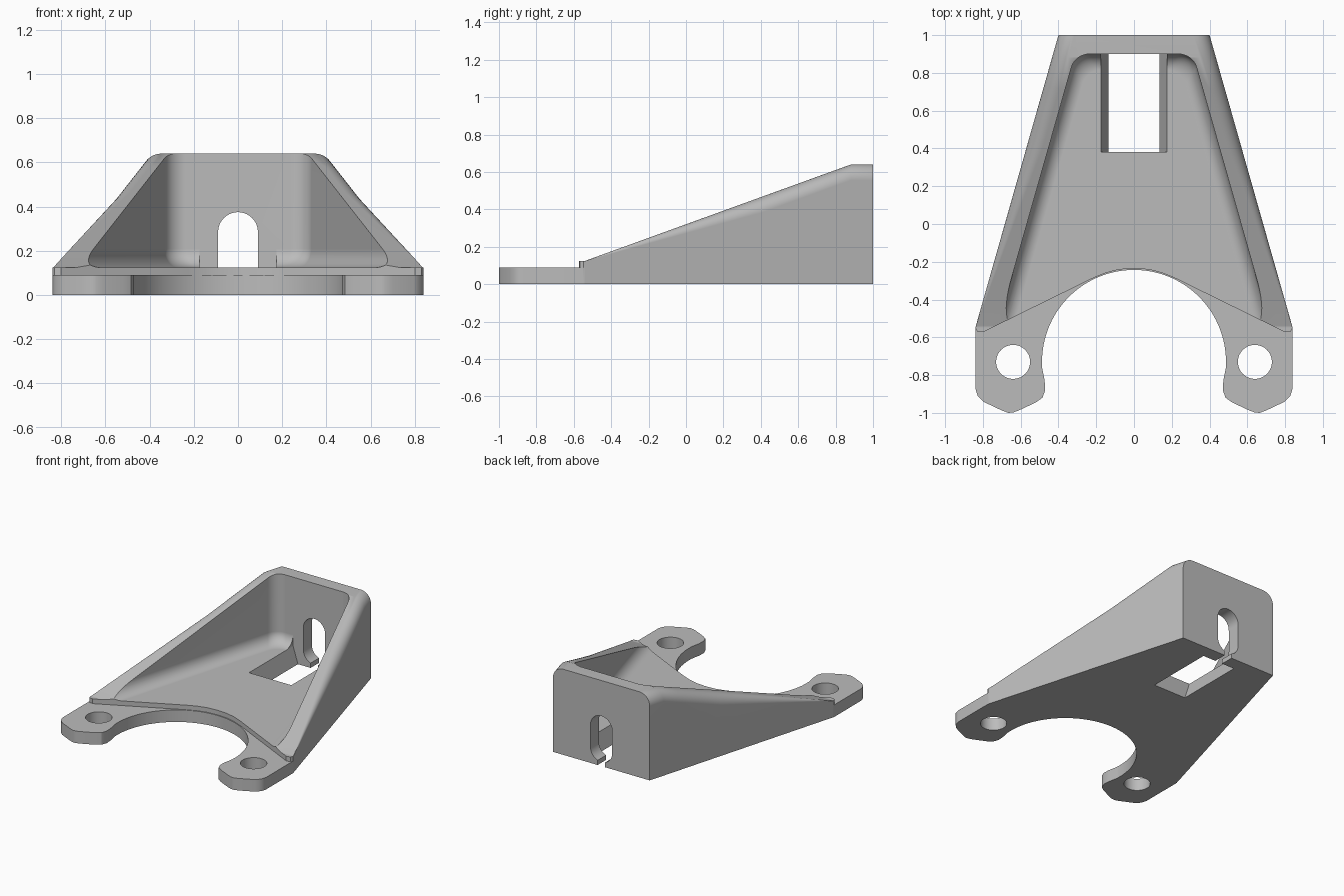
import bpy, bmesh, math

cube = bpy.data.objects.get("Cube")
if cube:
    bpy.data.objects.remove(cube, do_unlink=True)

FLOOR, TOP, STEP = 0.125, 0.64, 0.09


def loft(name, rings):
    """Skin equal-length closed rings and cap both ends."""
    bm = bmesh.new()
    rows = [[bm.verts.new(p) for p in ring] for ring in rings]
    n = len(rows[0])
    for a, b in zip(rows, rows[1:]):
        for i in range(n):
            j = (i + 1) % n
            bm.faces.new((a[i], a[j], b[j], b[i]))
    bm.faces.new(rows[0][::-1])
    bm.faces.new(rows[-1])
    bmesh.ops.recalc_face_normals(bm, faces=bm.faces)
    mesh = bpy.data.meshes.new(name)
    bm.to_mesh(mesh)
    bm.free()
    obj = bpy.data.objects.new(name, mesh)
    bpy.context.collection.objects.link(obj)
    return obj


def prism(name, outline, z0, z1):
    return loft(name, [[(x, y, z) for x, y in outline] for z in (z0, z1)])


def arc(cx, cy, r, a0, a1, n):
    angles = [math.radians(a0 + (a1 - a0) * i / n) for i in range(n + 1)]
    return [(cx + r * math.cos(a), cy + r * math.sin(a)) for a in angles]


def mirrored(half):
    """Close a right-hand outline with its left-hand copy."""
    return half + [(-x, y) for x, y in reversed(half)]


def boolean(target, tool, operation="DIFFERENCE"):
    mod = target.modifiers.new("cut", "BOOLEAN")
    mod.operation, mod.solver, mod.object = operation, "EXACT", tool
    bpy.context.view_layer.objects.active = target
    bpy.ops.object.modifier_apply(modifier=mod.name)
    bpy.data.objects.remove(tool, do_unlink=True)


def half_width(y):
    return min(0.84, 0.4 + 0.284 * (1 - y))


# Bracket body: sloping block with rounded upper edges
def section(y):
    w = half_width(y)
    h = min(TOP, max(FLOOR, FLOOR + 0.3625 * (y + 0.538)))
    r = max(0.002, min(0.085, 0.25 * (h - FLOOR)))
    half = [(w, 0)] + arc(w - r, h - r, r, 0, 90, 10)
    return [(x, y, z) for x, z in mirrored(half)]


stations = [-1.05, -0.55, -0.538] + [-0.4 + 0.16 * i for i in range(8)] + [0.883, 1.0]
body = loft("mounting_bracket", [section(y) for y in stations])

# Front lobes and the large round cutout between them
lobe = [(1, 1.1), (1, -0.6), (0.84, -0.87), (0.828, -0.91), (0.795, -0.942),
        (0.70, -0.987), (0.665, -1.0), (0.64, -0.998), (0.61, -0.987),
        (0.52, -0.945), (0.485, -0.92), (0.47, -0.88), (0.473, -0.83)]
lobe += arc(0, -0.73, 0.487, -4, 89, 36)
boolean(body, prism("plan_outline", mirrored(lobe), -0.1, 1), "INTERSECT")

# Lower front step
step = [(1, -1.2), (1, -0.53), (0.842, -0.545), (0.83, -0.568), (0.80, -0.573),
        (0.22, -0.288), (0.15, -0.259), (0.08, -0.241), (0.01, -0.236)]
boolean(body, prism("step_cutter", mirrored(step), STEP, 0.5))


# Tray hollow with rounded back corners and floor fillet
def hollow_ring(z, inset):
    r, back = 0.1, 0.9 - inset
    side = lambda y: 0.4 + 0.284 * (1 - y) - 0.117 - inset
    lean = math.degrees(math.atan(0.284))
    cx = side(back - r) - r * math.hypot(1, 0.284)
    half = [(side(-1.1), -1.1)] + arc(cx, back - r, r, lean, 90, 10)
    return [(x, y, z) for x, y in mirrored(half)]


R = 0.085
fillet = [math.radians(9 * i) for i in range(11)]
rings = [hollow_ring(FLOOR - 0.0005 + R * (1 - math.cos(a)), R * (1 - math.sin(a))) for a in fillet]
boolean(body, loft("hollow_cutter", rings + [hollow_ring(1, 0)]))

# Bolt holes
for s in (1, -1):
    boolean(body, prism("hole_cutter", arc(0.64 * s, -0.73, 0.09, 0, 352.5, 47), -0.1, 0.3))

# Floor opening, narrower underneath
pocket = [(0.122, -0.04), (0.175, FLOOR), (0.175, 0.26)]
boolean(body, loft("pocket_cutter", [[(x, y, z) for x, z in mirrored(pocket)] for y in (0.38, 0.9005)]))

# Keyhole slot through the back wall, with a narrow gap below
slot = [(0.03, -0.1)] + arc(0, 0.12, 0.09, -70, 0, 8) + arc(0, 0.285, 0.09, 0, 88, 12)
boolean(body, loft("slot_cutter", [[(x, y, z) for x, z in mirrored(slot)] for y in (0.8, 1.1)]))

# Material and shading
grey = bpy.data.materials.new("plain_grey")
grey.use_nodes = True
grey.diffuse_color = (0.5, 0.5, 0.5, 1)
grey.node_tree.nodes["Principled BSDF"].inputs["Base Color"].default_value = grey.diffuse_color
body.data.materials.clear()
body.data.materials.append(grey)
bpy.ops.object.select_all(action="DESELECT")
body.select_set(True)
bpy.context.view_layer.objects.active = body
bpy.ops.object.shade_smooth_by_angle(angle=math.radians(30))
normals = body.modifiers.new("even_normals", "WEIGHTED_NORMAL")
normals.keep_sharp = True
